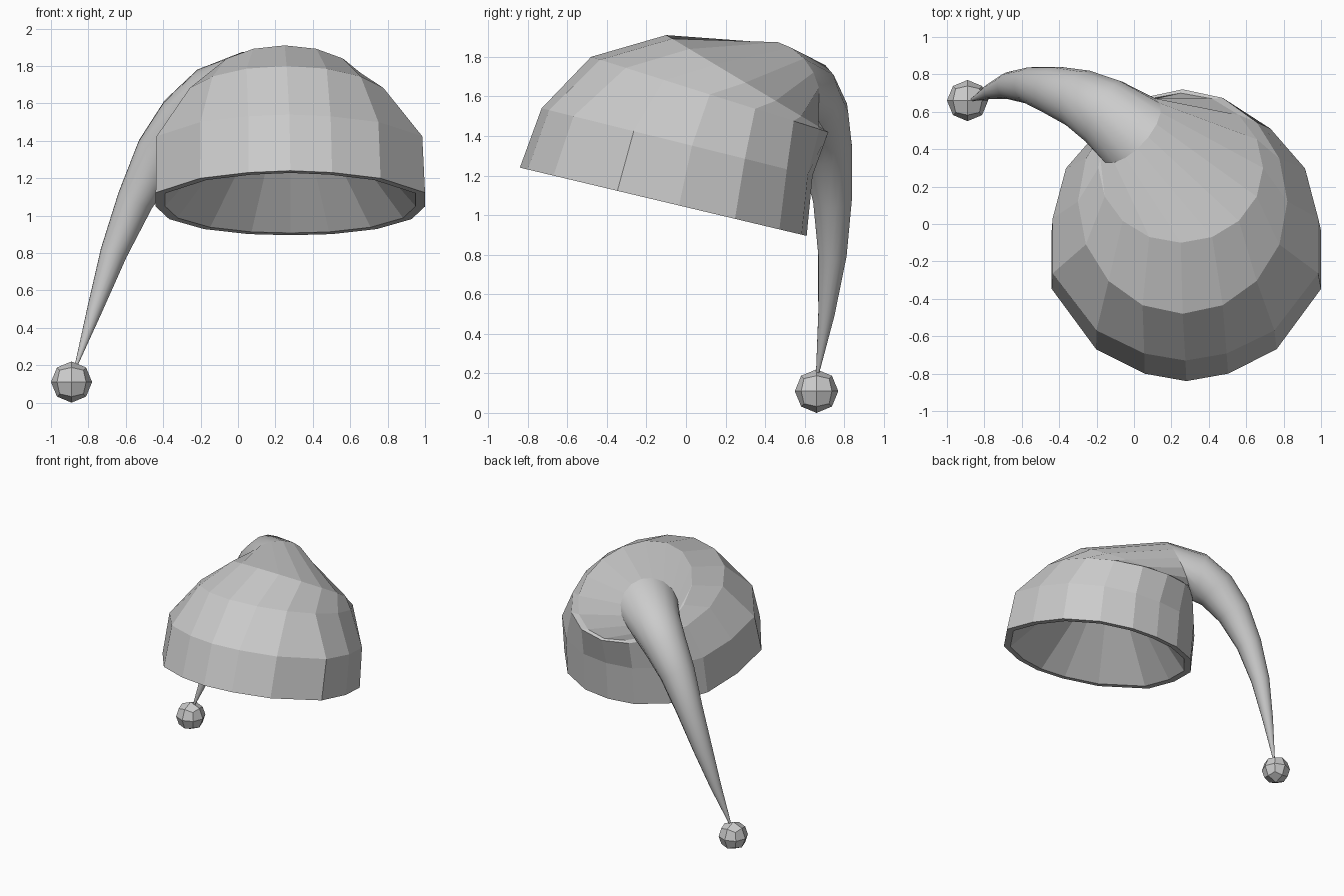
import bpy, bmesh, math
from mathutils import Vector

if "Cube" in bpy.data.objects:
    bpy.data.objects.remove(bpy.data.objects["Cube"])

N = 16
HALF = [(0, -1), (.31, -.945), (.67, -.765), (1, -.32), (1, .11),
        (.9, .5), (.64, .81), (.31, .965), (0, 1)]
BRIM = HALF + [(-x, y) for x, y in HALF[-2:0:-1]]
ROUND = [(math.sin(2 * math.pi * i / N), -math.cos(2 * math.pi * i / N)) for i in range(N)]


def ring(c, u, v, shape):
    return [c + u * a + v * b for a, b in shape]


def dome_ring(x, half_width, front, back, shape, scale=1.0, lift=0.0):
    """Tilted ring from its front and back (y, z) points."""
    f, b = Vector((x, *front)), Vector((x, *back))
    c = (f + b) / 2 + Vector((0, .23, .97)) * lift
    return ring(c, Vector((half_width * scale, 0, 0)), (b - f) / 2 * scale, shape)


def make(name, bm):
    bmesh.ops.recalc_face_normals(bm, faces=bm.faces)
    me = bpy.data.meshes.new(name)
    bm.to_mesh(me)
    bm.free()
    ob = bpy.data.objects.new(name, me)
    bpy.context.collection.objects.link(ob)
    return ob


# Dome levels: centre x, half width, front (y, z), back (y, z), outline
levels = [
    (.28, .72, (-.84, 1.24), (.61, .895), BRIM),
    (.275, .71, (-.73, 1.54), (.64, 1.20), BRIM),
    (.26, .56, (-.48, 1.80), (.72, 1.42), ROUND),
    (.25, .44, (-.10, 1.91), (.70, 1.43), ROUND),
]
# Tapering lining first (inside top down to the opening), then the outside
rings = [dome_ring(*levels[0], scale=.25, lift=.56),
         dome_ring(*levels[0], scale=.93)]
rings += [dome_ring(*lv) for lv in levels]

# Drooping tail: centre points and radii, ring frame carried along the bend
tail = [((-.02, .50, 1.68), .22), ((-.16, .60, 1.60), .19), ((-.28, .665, 1.50), .162),
        ((-.42, .71, 1.33), .133), ((-.55, .74, 1.08), .10), ((-.665, .74, .80), .073),
        ((-.765, .71, .50), .042), ((-.865, .665, .20), .008)]
pts = [Vector(p) for p, r in tail]
u, v = Vector((1, 0, 0)), Vector((0, .4, -.24)).normalized()
n = u.cross(v)
for i, (p, r) in enumerate(tail):
    t = pts[min(i + 1, len(pts) - 1)] - pts[max(i - 1, 0)]
    if i == 0:
        t = Vector((-.6, .55, .4))      # still rising out of the dome
    if i == 1:
        t = Vector((-.75, .42, -.2))
    t.normalize()
    q = n.rotation_difference(t)
    u, v, n = q @ u, q @ v, t
    rings.append(ring(pts[i], u * r, v * r, ROUND))

# Hat skin, with a smooth-shaded tail
bm = bmesh.new()
vr = [[bm.verts.new(p) for p in rg] for rg in rings]
for k, (a, b) in enumerate(zip(vr, vr[1:])):
    for i in range(N):
        j = (i + 1) % N
        f = bm.faces.new((a[i], a[j], b[j], b[i]))
        f.smooth = k > 5
bm.faces.new(vr[0])
bm.faces.new(vr[-1])
make("floppy_hat", bm)

# Bobble at the tip: subdivided cube rounded into a ball
bm = bmesh.new()
bmesh.ops.create_cube(bm, size=1)
bmesh.ops.subdivide_edges(bm, edges=bm.edges[:], cuts=1, use_grid_fill=True)
for w in bm.verts:
    w.co = w.co.normalized() * .11 + Vector((-.89, .66, .11))
make("bobble", bm)
